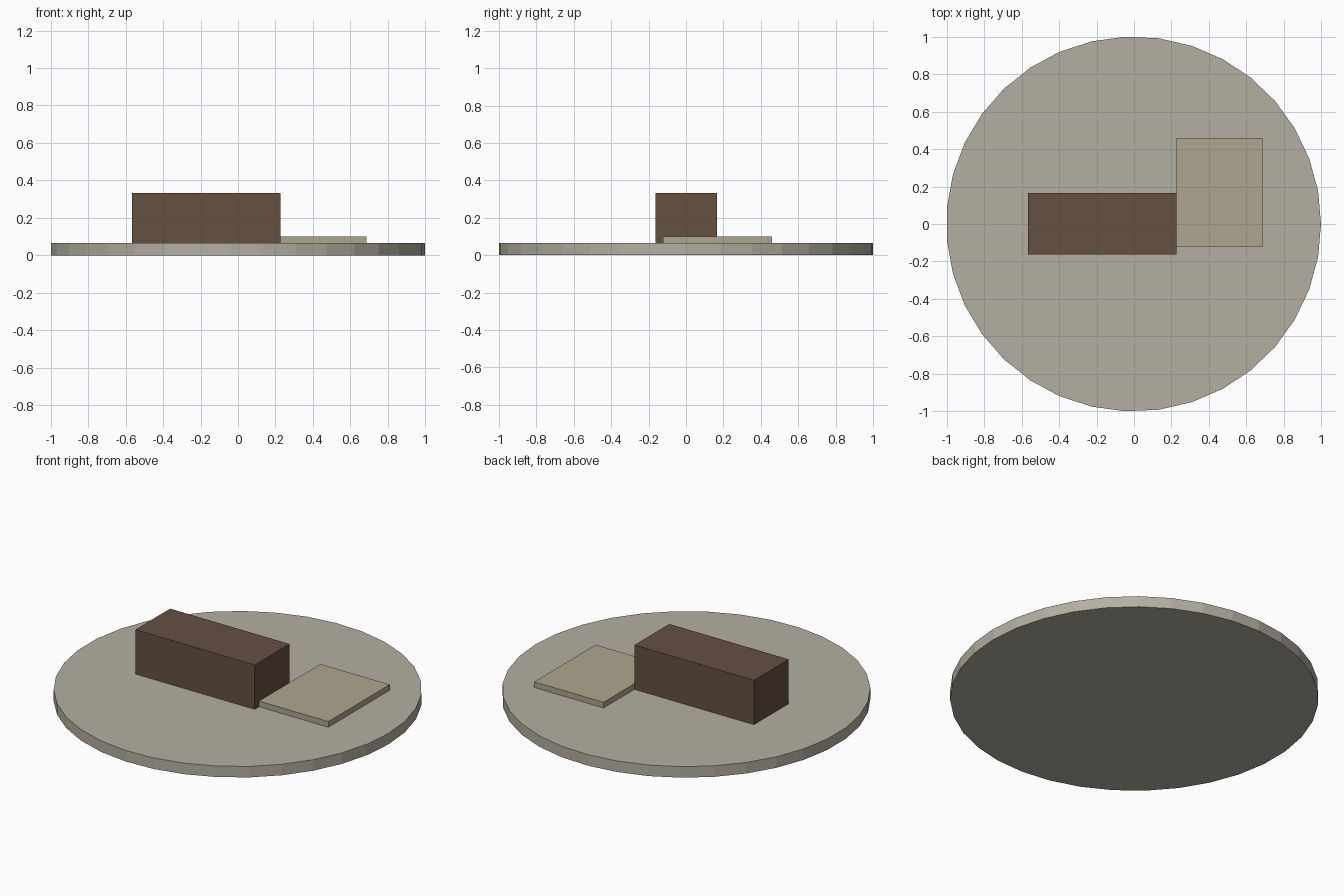
import bpy, bmesh
from mathutils import Matrix

if "Cube" in bpy.data.objects:
    bpy.data.objects.remove(bpy.data.objects["Cube"])

def material(name, rgb):
    m = bpy.data.materials.new(name)
    m.diffuse_color = (*rgb, 1)
    m.use_nodes = True
    m.node_tree.nodes["Principled BSDF"].inputs["Base Color"].default_value = m.diffuse_color
    return m

def add_object(name, bm, mat):
    mesh = bpy.data.meshes.new(name)
    bm.to_mesh(mesh)
    bm.free()
    mesh.materials.append(mat)
    ob = bpy.data.objects.new(name, mesh)
    bpy.context.collection.objects.link(ob)
    return ob

def box(name, lo, hi, mat):
    bm = bmesh.new()
    size = [b - a for a, b in zip(lo, hi)]
    mid = [(a + b) / 2 for a, b in zip(lo, hi)]
    bmesh.ops.create_cube(bm, size=1, matrix=Matrix.Translation(mid) @ Matrix.Diagonal((*size, 1)))
    return add_object(name, bm, mat)

stone = material("stone", (0.46, 0.43, 0.36))
wood = material("dark_wood", (0.13, 0.08, 0.053))
sand = material("sand", (0.43, 0.38, 0.28))

TOP = 0.066

# Round base: 35-sided disc with one corner pointing along +x
bm = bmesh.new()
bmesh.ops.create_circle(bm, cap_ends=True, segments=35, radius=1.001)
turn = Matrix.Rotation(-1.5707963, 4, 'Z')  # first corner onto +x
bmesh.ops.transform(bm, matrix=Matrix.Translation((-0.002, 0, 0)) @ turn, verts=bm.verts)
ext = bmesh.ops.extrude_face_region(bm, geom=bm.faces[:])
top_verts = [g for g in ext["geom"] if isinstance(g, bmesh.types.BMVert)]
bmesh.ops.translate(bm, verts=top_verts, vec=(0, 0, TOP))
bmesh.ops.recalc_face_normals(bm, faces=bm.faces)
add_object("round_base", bm, stone)

# Long block and the thin slab beside it
box("long_block", (-0.567, -0.164, TOP), (0.226, 0.166, 0.332), wood)
box("thin_slab", (0.226, -0.123, TOP), (0.686, 0.459, 0.1), sand)
